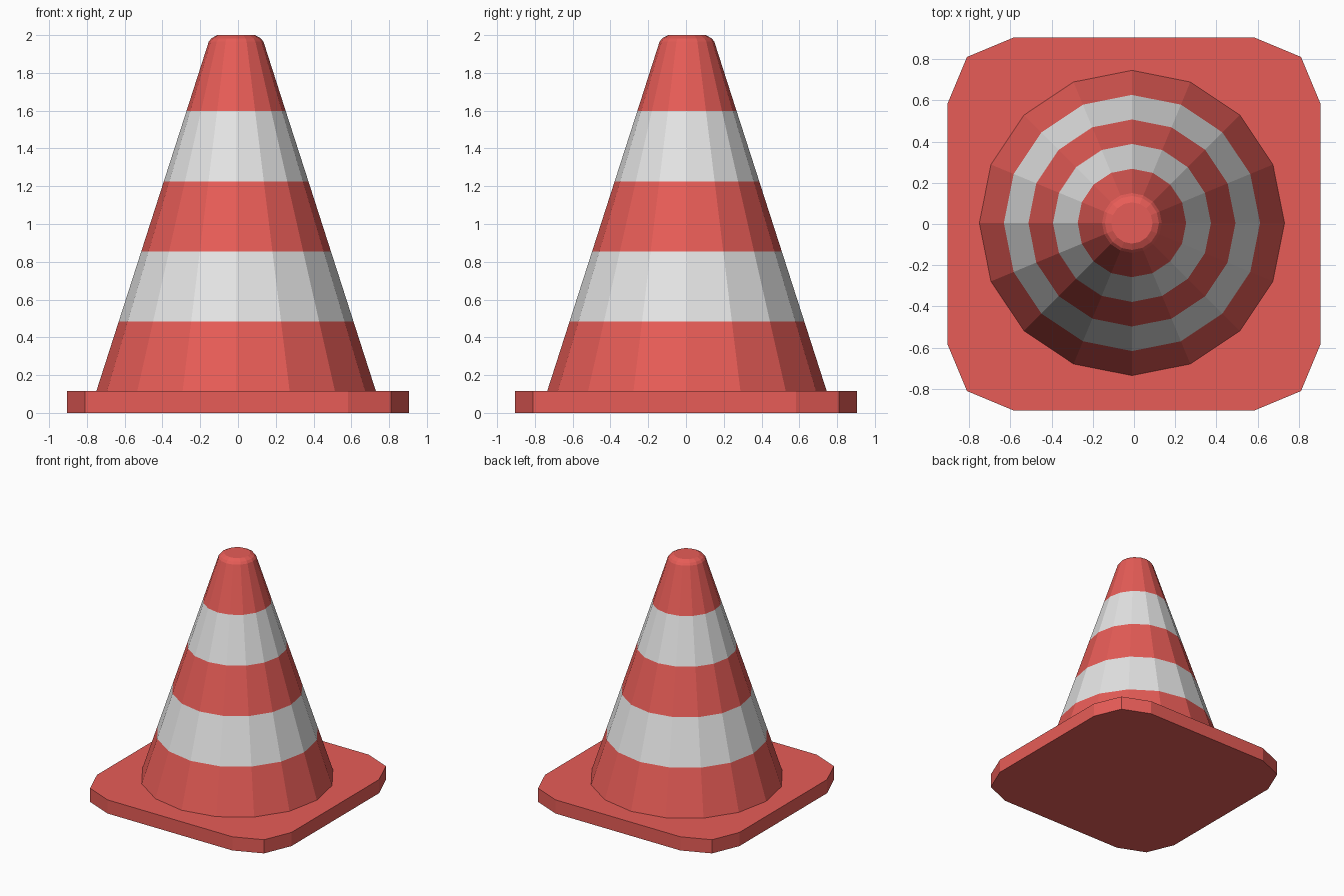
import bpy
import bmesh
from math import cos, sin, tau

if "Cube" in bpy.data.objects:
    bpy.data.objects.remove(bpy.data.objects["Cube"], do_unlink=True)


def make_material(name, rgb):
    mat = bpy.data.materials.new(name)
    mat.use_nodes = True
    colour = (*rgb, 1.0)
    mat.diffuse_color = colour
    mat.node_tree.nodes["Principled BSDF"].inputs["Base Color"].default_value = colour
    return mat


RED = make_material("cone red", (0.8, 0.108, 0.095))
WHITE = make_material("stripe white", (0.78, 0.78, 0.78))


def make_object(name, bm, materials):
    bmesh.ops.recalc_face_normals(bm, faces=bm.faces)
    mesh = bpy.data.meshes.new(name)
    bm.to_mesh(mesh)
    bm.free()
    for mat in materials:
        mesh.materials.append(mat)
    obj = bpy.data.objects.new(name, mesh)
    bpy.context.collection.objects.link(obj)
    return obj


def loft(rings, stripes=()):
    """Join stacked rings of points; stripes lists the bands given the second material."""
    bm = bmesh.new()
    loops = [[bm.verts.new(p) for p in ring] for ring in rings]
    for band, (low, high) in enumerate(zip(loops, loops[1:])):
        for i in range(len(low)):
            j = (i + 1) % len(low)
            face = bm.faces.new((low[i], low[j], high[j], high[i]))
            face.material_index = int(band in stripes)
    bm.faces.new(loops[0])
    bm.faces.new(loops[-1])
    return bm


# Square base plate with two-step chamfered corners
BASE_TOP = 0.115
corner = [(0.905, 0.582), (0.81, 0.81), (0.582, 0.905)]
outline = []
for turn in range(4):
    for x, y in corner:
        for _ in range(turn):
            x, y = -y, x
        outline.append((x, y))
make_object("base_plate", loft([[(x, y, z) for x, y in outline]
                                for z in (0, BASE_TOP)]), [RED])

# Sixteen-sided striped cone with a bevelled tip, slightly off centre on the plate
SIDES = 16
profile = [(0.74, BASE_TOP), (0.621, 0.485), (0.502, 0.855), (0.383, 1.225),
           (0.263, 1.597), (0.145, 1.965), (0.131, 1.983), (0.1, 2.0)]
rings = [[(r * cos(tau * i / SIDES), r * sin(tau * i / SIDES), z)
          for i in range(SIDES)] for r, z in profile]
cone = make_object("cone_body", loft(rings, stripes=(1, 3)), [RED, WHITE])
cone.location = (-0.01, 0.005, 0)
